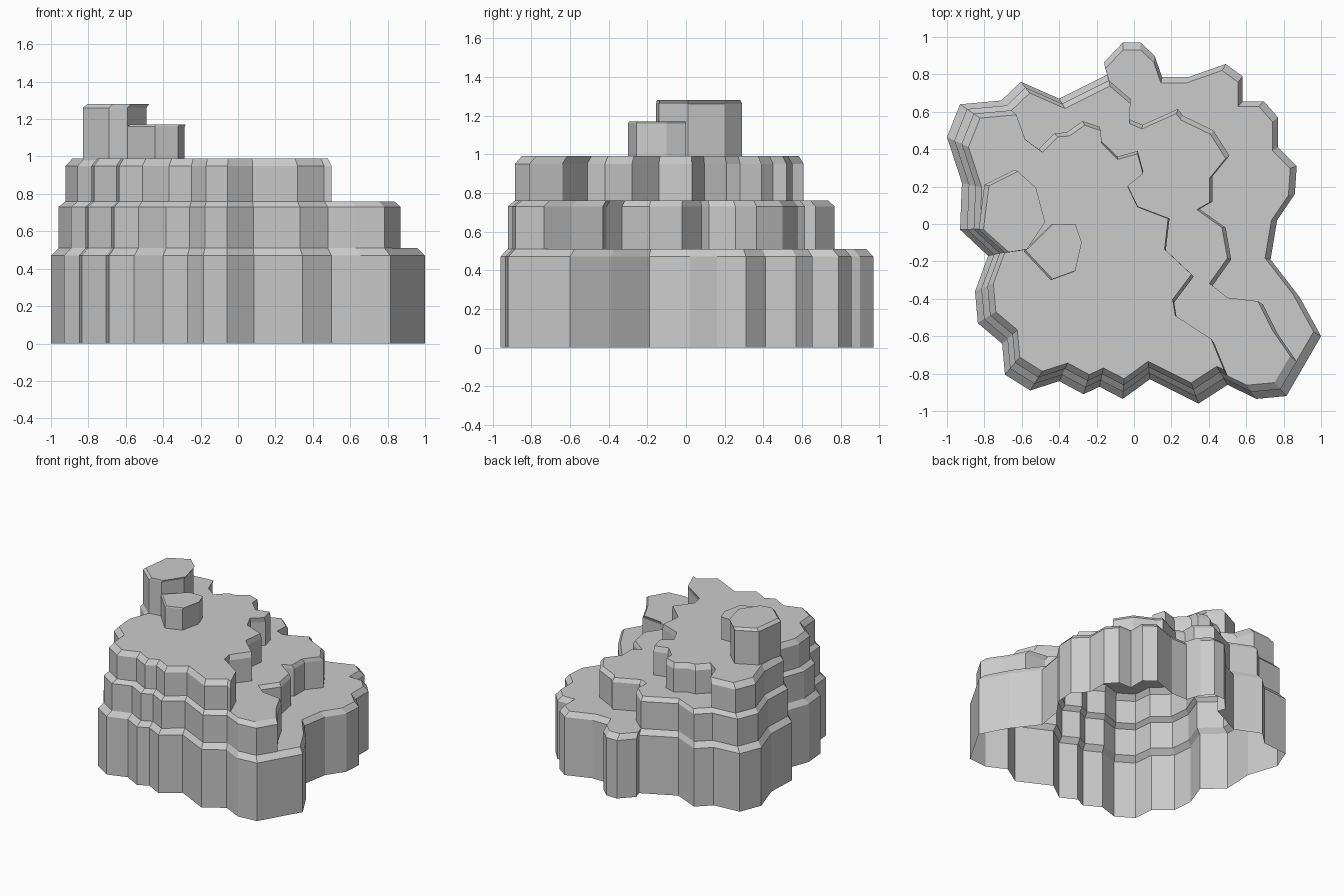
import bpy
import bmesh

default_cube = bpy.data.objects.get("Cube")
if default_cube:
    bpy.data.objects.remove(default_cube, do_unlink=True)

# Single stone colour
stone = bpy.data.materials.new("grey_stone")
stone.use_nodes = True
stone_colour = (0.6, 0.6, 0.6, 1)
stone.diffuse_color = stone_colour
stone.node_tree.nodes["Principled BSDF"].inputs["Base Color"].default_value = stone_colour

TAPER = 0.96  # each rim draws in towards the middle by this factor


def outline(text, factor=1.0):
    """Read 'x,y x,y ...' in hundredths of a unit as plan points."""
    pairs = (pair.split(",") for pair in text.split())
    return [(float(x) * factor / 100, float(y) * factor / 100) for x, y in pairs]


def scaled(points, factor):
    return [(x * factor, y * factor) for x, y in points]


def terrace(name, points, bottom, shoulder, top, taper=TAPER):
    """Closed prism with a chamfered rim that narrows towards the centre."""
    bm = bmesh.new()
    levels = [(points, bottom), (points, shoulder), (scaled(points, taper), top)]
    rings = [[bm.verts.new((x, y, z)) for x, y in plan] for plan, z in levels]
    for lower, upper in zip(rings, rings[1:]):
        for i in range(len(lower)):
            bm.faces.new((lower[i - 1], lower[i], upper[i], upper[i - 1]))
    bm.faces.new(rings[-1])
    bm.faces.new(rings[0][::-1])
    bmesh.ops.recalc_face_normals(bm, faces=bm.faces)
    mesh = bpy.data.meshes.new(name)
    bm.to_mesh(mesh)
    bm.free()
    mesh.materials.append(stone)
    part = bpy.data.objects.new(name, mesh)
    bpy.context.collection.objects.link(part)
    return part


# Cliff line shared by the terraces, from the back round the right to the front
cliff = outline("""-14,80 -40,67 -60.5,76 -71,66 -93,64 -100,46.5 -92,22 -93,-3
    -78,-17 -85,-36 -83.5,-53 -70.5,-64 -69,-80.5 -55.5,-89 -40,-84 -27,-91
    -18.5,-87 -6,-93.5 8.5,-83 34.5,-96 50,-86 65.5,-93.5 81.5,-92""")

# Remaining edge of each terrace, from the front round the left to the back
lower_edge = outline("""100,-60 88.5,-39 73,-19 76.5,2 86,16 87,31 77,41 77,57
    69.5,65.5 58,65.5 58,79 49,85.5 29,78.5 15,78.5 11,90 3.5,97 -6,97 -16,86.5""")
middle_edge = outline("""87,-73.5 77,-59 69,-43 52,-41 42,-33 52,-19 49,-2 35,8
    42,12 42,25.5 51,36.5 42.5,50 26,58 23.5,61.5 4.5,53 -2.5,56 -2,67""")
upper_edge = outline("""50,-81 43,-64 23,-51 21.5,-42 32,-28 17,-14 19,3 2,9.5
    -3.5,21 5,28 2,39 -9,36 -18,45 -18.5,52 -27.5,55 -36,49 -42.5,48.5
    -51,40 -60.5,47 -64.5,58""")

# Pillar plans
tall_plan = outline("-64,29 -80,21 -83,-3 -69,-15.5 -59,-14 -49,1 -54,20")
short_plan = outline("-44,0 -59,-14.5 -44.5,-30 -32,-25.5 -28.5,-10 -32,0")

# Terraces, each standing on the drawn-in rim of the one below
rock = terrace("terraced_rock", cliff + lower_edge, 0, 0.47, 0.51)
parts = [
    terrace("middle_terrace", scaled(cliff, TAPER) + middle_edge, 0.48, 0.73, 0.76),
    terrace("upper_terrace", scaled(cliff[3:21], TAPER ** 2) + upper_edge, 0.74, 0.95, 0.99),
    terrace("tall_pillar", tall_plan, 0.96, 1.26, 1.28, 0.97),
    terrace("short_pillar", short_plan, 0.96, 1.16, 1.17, 0.98),
]

# Join everything into one outer skin
bpy.context.view_layer.objects.active = rock
for part in parts:
    union = rock.modifiers.new("join_" + part.name, "BOOLEAN")
    union.operation = "UNION"
    union.solver = "EXACT"
    union.object = part
    bpy.ops.object.modifier_apply(modifier=union.name)
    bpy.data.objects.remove(part, do_unlink=True)

# Open the underside so the rock is a hollow shell
bm = bmesh.new()
bm.from_mesh(rock.data)
floor = [f for f in bm.faces if all(v.co.z < 0.001 for v in f.verts)]
bmesh.ops.delete(bm, geom=floor, context="FACES")
bm.to_mesh(rock.data)
bm.free()
